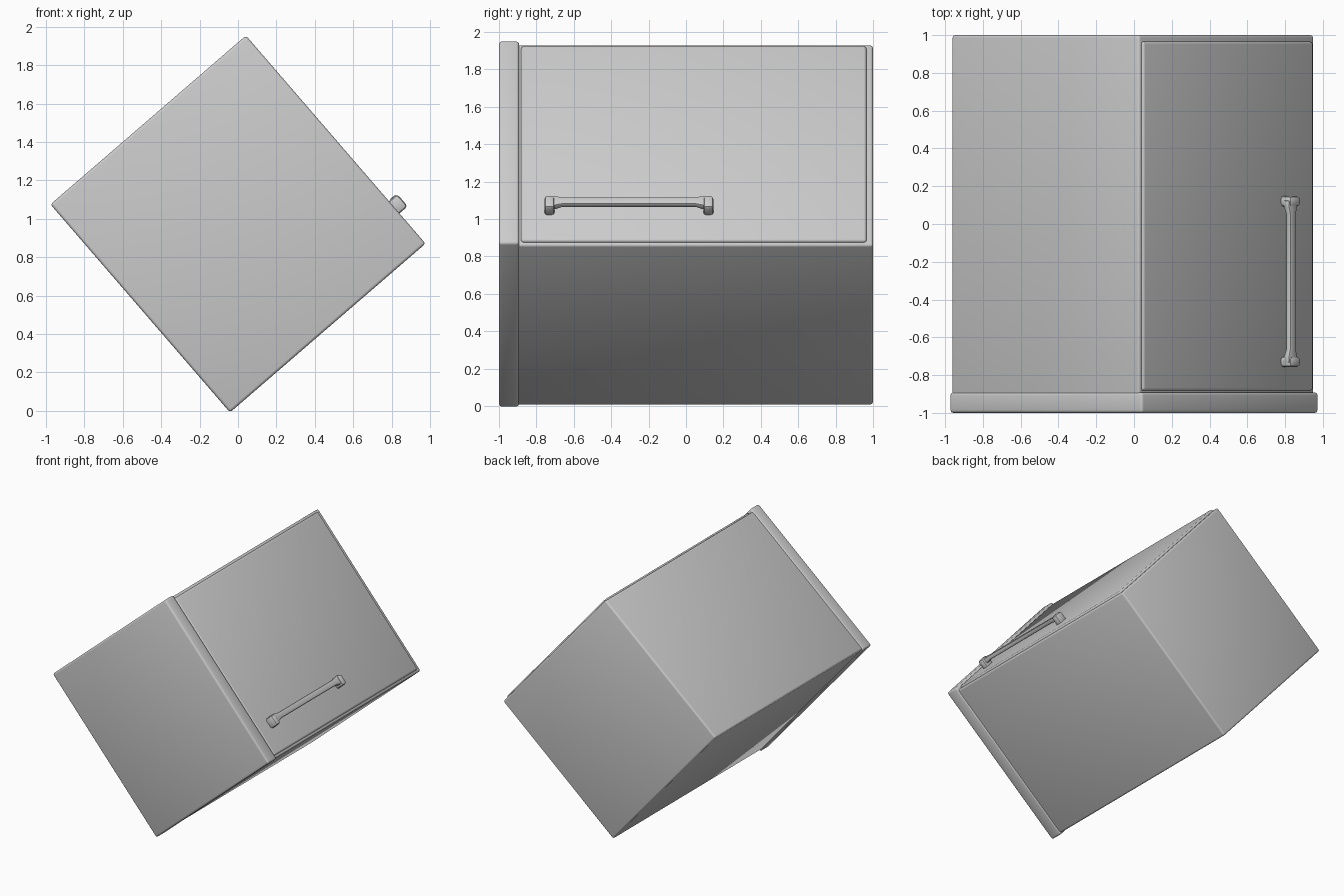
import bpy, bmesh, math
from mathutils import Matrix

if "Cube" in bpy.data.objects:
    bpy.data.objects.remove(bpy.data.objects["Cube"])

# Cabinet frame: local x = door normal, y = length, z = across; tilted about y
TILT = Matrix.Translation((0, 0, 0.973)) @ Matrix.Rotation(-math.radians(40.8), 4, 'Y')


def finish(ob, bevel, segments=3):
    ob.matrix_world = TILT
    mod = ob.modifiers.new("bevel", 'BEVEL')
    mod.width, mod.segments = bevel, segments
    mod.limit_method = 'ANGLE'
    bpy.ops.object.select_all(action='DESELECT')
    bpy.context.view_layer.objects.active = ob
    ob.select_set(True)
    bpy.ops.object.modifier_apply(modifier=mod.name)
    bpy.ops.object.shade_smooth_by_angle(angle=math.radians(35))
    return ob


def new_object(name, bm):
    mesh = bpy.data.meshes.new(name)
    bmesh.ops.recalc_face_normals(bm, faces=bm.faces)
    bm.to_mesh(mesh)
    bm.free()
    ob = bpy.data.objects.new(name, mesh)
    bpy.context.collection.objects.link(ob)
    return ob


def box(name, x, y, z, bevel, segments=3):
    bm = bmesh.new()
    size = [b - a for a, b in (x, y, z)]
    mid = [(a + b) / 2 for a, b in (x, y, z)]
    bmesh.ops.create_cube(bm, size=1, matrix=Matrix.Translation(mid) @ Matrix.Diagonal((*size, 1)))
    return finish(new_object(name, bm), bevel, segments)


# Main body, end slab and raised door
box("cabinet_body", (-0.664, 0.647), (-0.92, 1.0), (-0.709, 0.709), 0.014)
box("end_slab", (-0.673, 0.673), (-1.0, -0.892), (-0.716, 0.716), 0.015)
box("door", (0.60, 0.662), (-0.882, 0.965), (-0.688, 0.69), 0.014)

# Handle bar: rectangular sections lofted along the length, flared at the ends
bm = bmesh.new()
rings = []
for y, w, low in [(-0.735, 0.036, 0.678), (-0.70, 0.034, 0.682), (-0.66, 0.024, 0.690),
                  (0.05, 0.024, 0.690), (0.09, 0.034, 0.682), (0.125, 0.036, 0.678)]:
    rings.append([bm.verts.new((x, y, -0.455 + s * w))
                  for x, s in ((low, -1), (low, 1), (0.722, 1), (0.722, -1))])
for a, b in zip(rings, rings[1:]):
    for i in range(4):
        bm.faces.new((a[i], a[(i + 1) % 4], b[(i + 1) % 4], b[i]))
bm.faces.new(rings[0])
bm.faces.new(rings[-1])
finish(new_object("handle_bar", bm), 0.009, 2)

# Handle feet
for name, y in (("handle_foot_near", -0.73), ("handle_foot_far", 0.12)):
    box(name, (0.64, 0.73), (y - 0.027, y + 0.027), (-0.508, -0.424), 0.017, 2)
